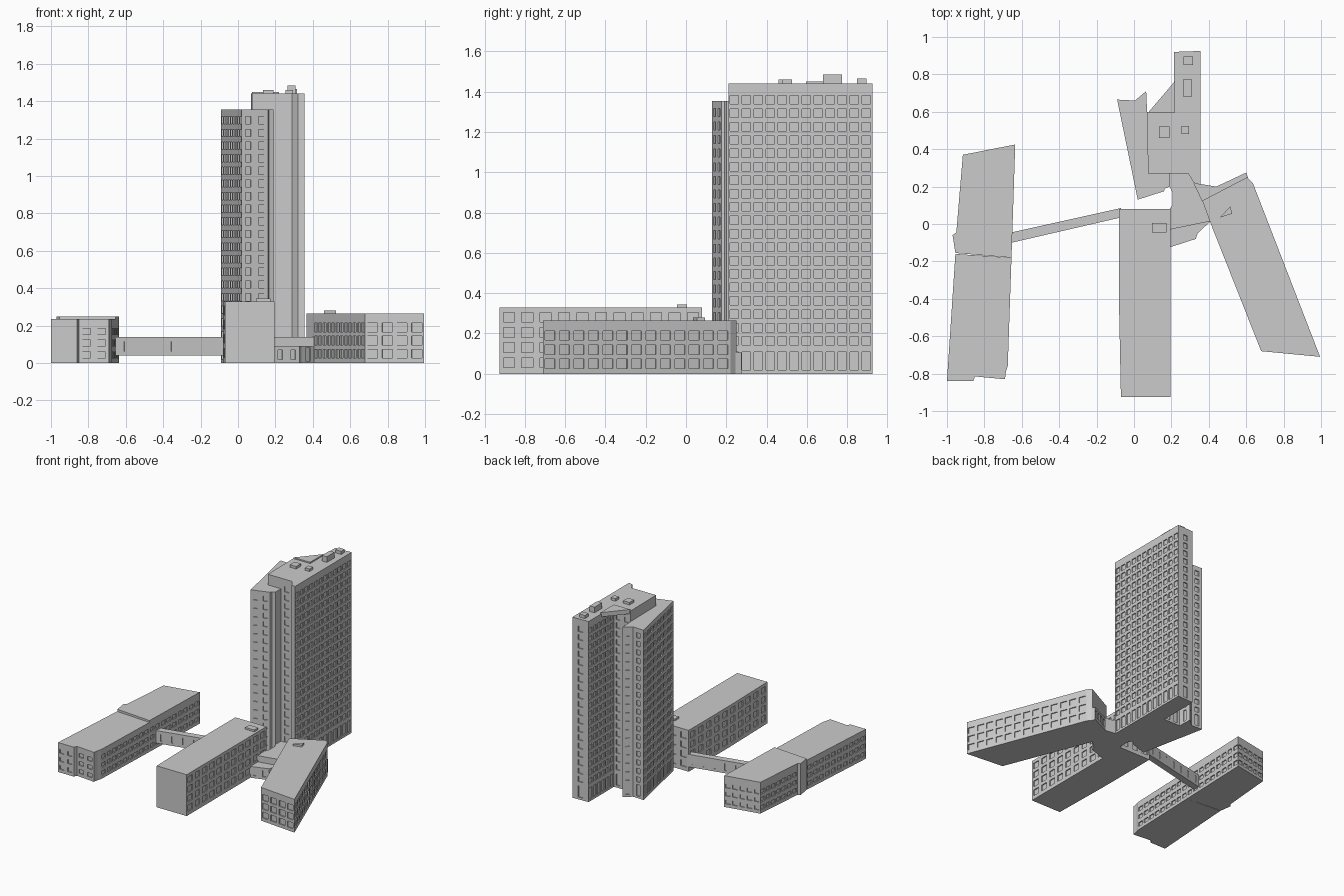
import bpy, bmesh
from mathutils import Vector


def breaks(total, spans):
    """Split 0..total into (start, end, is_window) strips."""
    out, pos = [], 0.0
    for a, b in spans:
        out += [(pos, a, False), (a, b, True)]
        pos = b
    out.append((pos, total, False))
    return out


def block(name, outline, z0, z1, walls=None, depth=0.008):
    """Prism from a counter-clockwise outline; walls = {edge: (columns, width, rows[(z, h)])}."""
    walls = walls or {}
    bm = bmesh.new()

    def face(pts):
        bm.faces.new([bm.verts.new(p) for p in pts])

    face([(x, y, z1) for x, y in outline])
    face([(x, y, z0) for x, y in reversed(outline)])
    for i, p in enumerate(outline):
        a = Vector((*p, z0))
        b = Vector((*outline[(i + 1) % len(outline)], z0))
        length = (b - a).length
        u = (b - a) / length
        inward = Vector((-u.y, u.x, 0)) * depth
        n, w, rows = walls.get(i, (0, 0, []))
        pitch = length / max(n, 1)
        w = min(w, pitch * 0.7)
        cols = [((k + .5) * pitch - w / 2, (k + .5) * pitch + w / 2) for k in range(n)]
        spans = [(z - h / 2 - z0, z + h / 2 - z0) for z, h in rows]
        for s0, s1, in_col in breaks(length, cols):
            for t0, t1, in_row in breaks(z1 - z0, spans):
                q = [a + u * s + Vector((0, 0, t))
                     for s, t in ((s0, t0), (s1, t0), (s1, t1), (s0, t1))]
                if in_col and in_row:
                    r = [v + inward for v in q]
                    face(r)
                    for k in range(4):
                        m = (k + 1) % 4
                        face([q[k], q[m], r[m], r[k]])
                else:
                    face(q)
    bmesh.ops.remove_doubles(bm, verts=bm.verts, dist=1e-5)
    mesh = bpy.data.meshes.new(name)
    bm.to_mesh(mesh)
    bm.free()
    ob = bpy.data.objects.new(name, mesh)
    bpy.context.collection.objects.link(ob)
    return ob


def box(name, x0, x1, y0, y1, z0, z1):
    return block(name, [(x0, y0), (x1, y0), (x1, y1), (x0, y1)], z0, z1)


# Window row layouts
tower_rows = [(0.063, 0.09)] + [(0.163 + 0.0665 * k, 0.042) for k in range(19)]
side_rows = [(0.063, 0.09)] + [(0.15 + 0.0675 * k, 0.04) for k in range(18)]
mid_rows = [(0.055 + 0.075 * k, 0.048) for k in range(4)]
east_rows = [(0.05 + 0.07 * k, 0.047) for k in range(3)]
west_rows = [(0.042 + 0.064 * k, 0.032) for k in range(3)]

# Main tower
block("main_tower",
      [(0.075, 0.27), (0.19, 0.27), (0.29, 0.27), (0.32, 0.22), (0.355, 0.21),
       (0.355, 0.925), (0.215, 0.92), (0.215, 0.6), (0.07, 0.6)], 0, 1.44,
      {1: (1, 0.04, tower_rows), 4: (12, 0.042, tower_rows), 5: (1, 0.04, tower_rows),
       6: (6, 0.038, tower_rows), 7: (2, 0.035, tower_rows)})

# Lower side tower
block("side_tower",
      [(-0.09, 0.665), (0.02, 0.13), (0.16, 0.175), (0.165, 0.19), (0.19, 0.2), (0.19, 0.3),
       (0.08, 0.3), (0.07, 0.6), (0.065, 0.71), (0.005, 0.66)], 0, 1.355,
      {0: (9, 0.038, side_rows), 1: (2, 0.032, side_rows), 7: (1, 0.03, side_rows),
       8: (1, 0.03, side_rows), 9: (1, 0.035, side_rows)})

# Roof canopy and rooftop housings
block("roof_canopy", [(0.075, 0.595), (0.22, 0.595), (0.22, 0.765)], 1.415, 1.45)
box("roof_unit_a", 0.135, 0.19, 0.46, 0.52, 1.43, 1.46)
box("roof_unit_b", 0.255, 0.295, 0.48, 0.525, 1.43, 1.46)
box("roof_unit_c", 0.265, 0.308, 0.68, 0.775, 1.43, 1.485)
box("roof_unit_d", 0.265, 0.315, 0.85, 0.895, 1.43, 1.465)

# Middle wing
block("middle_wing", [(-0.07, -0.925), (0.195, -0.925), (0.195, 0.08), (-0.08, 0.08), (-0.08, -0.43)],
      0, 0.33, {1: (11, 0.055, mid_rows), 2: (3, 0.05, mid_rows),
                3: (5, 0.055, mid_rows), 4: (5, 0.055, mid_rows)})
box("middle_roof_unit", 0.095, 0.175, -0.045, 0.005, 0.32, 0.345)

# East wing
block("east_wing", [(0.365, 0.125), (0.405, 0.015), (0.68, -0.68), (0.995, -0.71),
                    (0.635, 0.22), (0.605, 0.25)], 0, 0.265,
      {1: (12, 0.045, east_rows), 2: (4, 0.055, east_rows), 3: (13, 0.055, east_rows)})
block("east_roof_unit", [(0.46, 0.035), (0.525, 0.055), (0.515, 0.095)], 0.255, 0.28)

# Low link buildings joining the towers and wings
block("link_hall", [(0.19, -0.03), (0.41, 0.015), (0.365, 0.125), (0.32, 0.22), (0.29, 0.28),
                    (0.19, 0.28), (0.19, 0.2), (0.205, 0.17), (0.205, 0.1), (0.19, 0.08)], 0, 0.14,
      {0: (3, 0.03, [(0.05, 0.06)])})
block("link_porch", [(0.19, -0.125), (0.33, -0.08), (0.34, -0.05), (0.41, 0.015), (0.19, -0.03)],
      0, 0.09, {0: (2, 0.025, [(0.045, 0.05)]), 2: (1, 0.035, [(0.045, 0.07)])})
block("rear_link", [(0.32, 0.22), (0.365, 0.12), (0.61, 0.245), (0.6, 0.275), (0.44, 0.2)], 0, 0.105,
      {3: (4, 0.03, [(0.055, 0.055)])})

# West wing: front and rear halves
block("west_wing_front",
      [(-0.955, -0.16), (-1.0, -0.84), (-0.86, -0.84), (-0.85, -0.815), (-0.69, -0.83),
       (-0.685, -0.79), (-0.675, -0.76), (-0.655, -0.18)], 0, 0.235,
      {0: (10, 0.045, west_rows), 1: (2, 0.04, west_rows), 3: (2, 0.045, west_rows),
       6: (9, 0.045, west_rows)})
block("west_wing_rear",
      [(-0.955, -0.155), (-0.655, -0.18), (-0.635, 0.425), (-0.915, 0.37), (-0.95, -0.045),
       (-0.97, -0.06)], 0, 0.25,
      {1: (9, 0.045, west_rows), 2: (5, 0.038, west_rows), 3: (7, 0.045, west_rows)})

# Raised footbridge
slits = [(0.088, 0.055)]
block("footbridge", [(-0.655, -0.1), (-0.07, 0.035), (-0.07, 0.085), (-0.655, -0.045)], 0.04, 0.14,
      {0: (7, 0.012, slits), 2: (7, 0.012, slits)}, depth=0.004)
